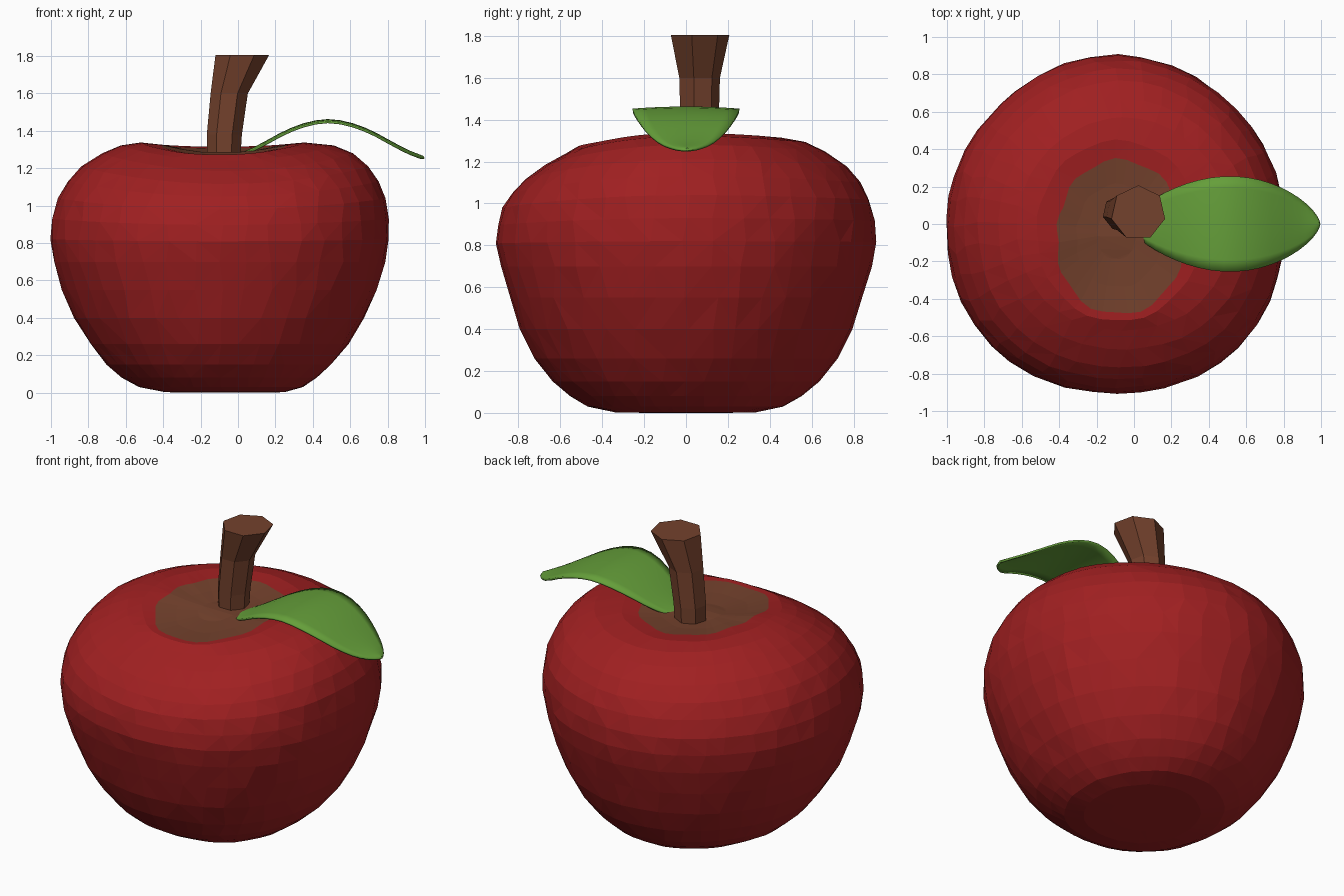
import bpy, bmesh, random
from math import sin, cos, pi

random.seed(4)
cube = bpy.data.objects.get("Cube")
if cube:
    bpy.data.objects.remove(cube)


def material(name, rgb):
    mat = bpy.data.materials.new(name)
    mat.use_nodes = True
    mat.diffuse_color = (*rgb, 1)
    mat.node_tree.nodes["Principled BSDF"].inputs["Base Color"].default_value = (*rgb, 1)
    return mat


red = material("apple red", (0.35, 0.014, 0.015))
brown = material("bark brown", (0.175, 0.054, 0.026))
green = material("leaf green", (0.13, 0.345, 0.042))


def finish(bm, name, *mats):
    bmesh.ops.recalc_face_normals(bm, faces=bm.faces)
    mesh = bpy.data.meshes.new(name)
    bm.to_mesh(mesh)
    bm.free()
    for mat in mats:
        mesh.materials.append(mat)
    obj = bpy.data.objects.new(name, mesh)
    bpy.context.collection.objects.link(obj)
    return obj


def loft(bm, rows, closed=True):
    """Join neighbouring rows of points with quads; return the rows and bands of faces."""
    rows = [[bm.verts.new(p) for p in row] for row in rows]
    bands = []
    for low, high in zip(rows, rows[1:]):
        n = len(low)
        bands.append([bm.faces.new((low[i], low[(i + 1) % n], high[(i + 1) % n], high[i]))
                      for i in range(n if closed else n - 1)])
    return rows, bands


def smoothstep(a, b, x):
    t = min(1, max(0, (x - a) / (b - a)))
    return t * t * (3 - 2 * t)


# Fruit body: height, radius and x centre of each ring, bottom to shoulder
SEGMENTS = 40
body_rings = [
    (0, .18, -.07), (.003, .32, -.07), (.03, .44, -.09), (.08, .52, -.1),
    (.15, .6, -.1), (.26, .69, -.1), (.4, .775, -.1), (.55, .84, -.1),
    (.7, .885, -.1), (.82, .905, -.1), (.93, .9, -.095), (1.04, .875, -.085),
    (1.13, .83, -.08), (1.21, .765, -.07), (1.28, .67, -.055), (1.322, .57, -.055)]
# Rim and hollow: height, radius and how far the ring follows the patch outline
hollow_rings = [(1.338, .46, .5), (1.325, .375, 1), (1.303, .25, 1), (1.288, .12, 1)]


def shoulder_drop(z, r, a):
    # the front shoulder sags most, the back a little
    amount = 0.1 if sin(a) < 0 else 0.035
    return amount * sin(a) ** 2 * smoothstep(.7, 1.3, z) * min(1, r / .7)


def body_row(z, r, cx):
    row = []
    deep = 1.06 - .06 * smoothstep(.1, .6, z)
    for i in range(SEGMENTS):
        a = 2 * pi * (i + random.uniform(-.2, .2)) / SEGMENTS
        bulge = 1 + (0.03 if sin(a) < 0 else -0.015) * sin(2 * a) ** 2
        rad = r * bulge + random.uniform(-.004, .004)
        row.append((cx + rad * cos(a), deep * rad * sin(a), z - shoulder_drop(z, r, a)))
    return row


def hollow_row(z, r, follow):
    row = []
    for i in range(SEGMENTS):
        a = 2 * pi * i / SEGMENTS
        outline = .09 * cos(a + .6) - .1 * cos(2 * a) + .025 * sin(9 * a)
        rad = r * (1 + follow * outline)
        row.append((-.1 + rad * cos(a), -.05 * follow + rad * sin(a),
                    z - shoulder_drop(z, r, a)))
    return row


bm = bmesh.new()
rows, bands = loft(bm, [body_row(*r) for r in body_rings] + [hollow_row(*r) for r in hollow_rings])
bm.faces.new(rows[0])
centre = bm.faces.new(rows[-1])
for face in [f for band in bands[len(body_rings) + 1:] for f in band] + [centre]:
    face.material_index = 1
bmesh.ops.triangulate(bm, faces=bm.faces, quad_method='SHORT_EDGE')
finish(bm, "fruit_body", red, brown)

# Stem: seven-sided, leaning and flaring to the top
SIDES = 7
stem_rings = [(1.2, -.078, .09), (1.38, -.073, .096), (1.6, -.047, .102), (1.805, .023, .147)]
bm = bmesh.new()
angles = [pi / 2 + 2 * pi * i / SIDES for i in range(SIDES)]
rows, bands = loft(bm, [[(cx + r * cos(a), .06 + r * sin(a), z) for a in angles]
                        for z, cx, r in stem_rings])
bm.faces.new(rows[0])
bm.faces.new(rows[-1])
finish(bm, "stem", brown)

# Leaf: an arched thin blade, pointed at both ends
START, LENGTH = -0.03, 1.02
arch = [1.262, 1.292, 1.335, 1.382, 1.422, 1.448, 1.457,
        1.449, 1.424, 1.385, 1.338, 1.293, 1.26]


def leaf_height(t):
    s = t * (len(arch) - 1)
    k = min(int(s), len(arch) - 2)
    return arch[k] + (arch[k + 1] - arch[k]) * (s - k)


STEPS, COLUMNS = 24, 8
blade = []
for i in range(STEPS + 1):
    t = (1 - cos(pi * i / STEPS)) / 2
    half = 0.255 * max(sin(pi * t ** 1.1), 1e-4) ** 0.6
    blade.append([(START + LENGTH * t, half * v, leaf_height(t) - .01 * v * v)
                  for v in (2 * j / COLUMNS - 1 for j in range(COLUMNS + 1))])
bm = bmesh.new()
loft(bm, blade, closed=False)
bmesh.ops.remove_doubles(bm, verts=bm.verts, dist=0.002)
leaf = finish(bm, "leaf", green)
solid = leaf.modifiers.new("thickness", 'SOLIDIFY')
solid.thickness = 0.012
solid.offset = 0
bpy.ops.object.select_all(action='DESELECT')
leaf.select_set(True)
bpy.context.view_layer.objects.active = leaf
bpy.ops.object.shade_smooth_by_angle()
